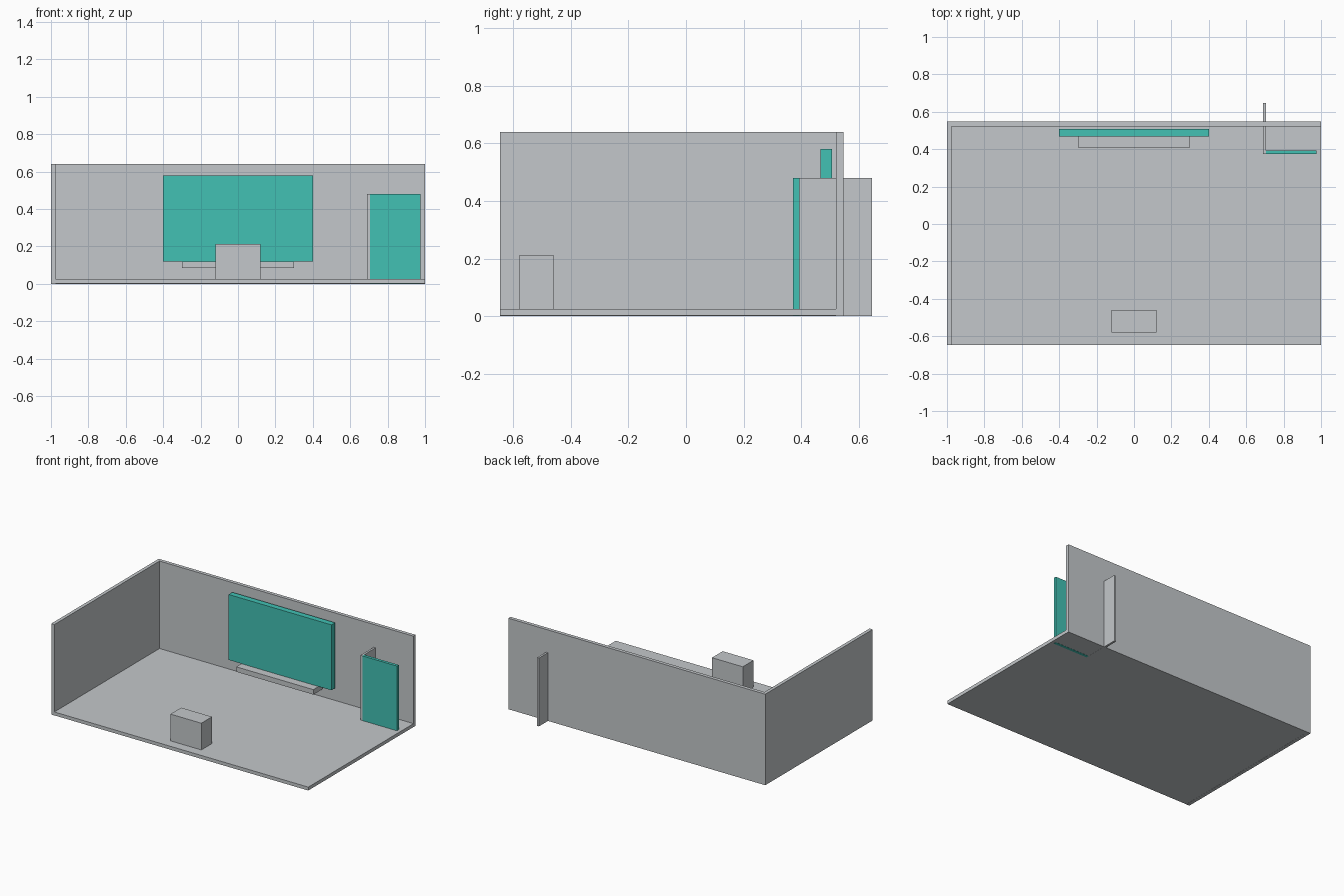
import bpy

if "Cube" in bpy.data.objects:
    bpy.data.objects.remove(bpy.data.objects["Cube"])


def make_material(name, color):
    mat = bpy.data.materials.new(name)
    mat.diffuse_color = (*color, 1.0)
    mat.use_nodes = True
    mat.node_tree.nodes["Principled BSDF"].inputs["Base Color"].default_value = mat.diffuse_color
    return mat


GREY = make_material("light grey", (0.55, 0.575, 0.594))
TEAL = make_material("teal", (0.054, 0.533, 0.456))


def box(name, x, y, z, mat):
    """Add a box spanning the given (min, max) ranges."""
    spans = (x, y, z)
    bpy.ops.mesh.primitive_cube_add(size=1, location=[(a + b) / 2 for a, b in spans])
    obj = bpy.context.object
    obj.name = name
    obj.scale = [b - a for a, b in spans]
    bpy.ops.object.transform_apply(location=False, rotation=False, scale=True)
    obj.data.materials.append(mat)
    return obj


# Room shell: floor, back wall and left wall, open at front and right
box("floor", (-1, 1), (-0.647, 0.547), (0.001, 0.025), GREY)
box("back_wall", (-1, 1), (0.522, 0.547), (0, 0.64), GREY)
box("left_wall", (-1, -0.976), (-0.647, 0.522), (0, 0.64), GREY)

# Large screen with a shelf beneath it
box("screen", (-0.4, 0.4), (0.467, 0.508), (0.12, 0.58), TEAL)
box("shelf", (-0.3, 0.3), (0.409, 0.508), (0.085, 0.12), GREY)

# Seat block facing the screen
box("seat", (-0.12, 0.12), (-0.579, -0.46), (0.025, 0.213), GREY)

# Thin partition passing through the back wall, with a door panel at its front
box("partition", (0.691, 0.706), (0.373, 0.647), (0, 0.48), GREY)
box("door_panel", (0.706, 0.976), (0.373, 0.394), (0, 0.48), TEAL)
